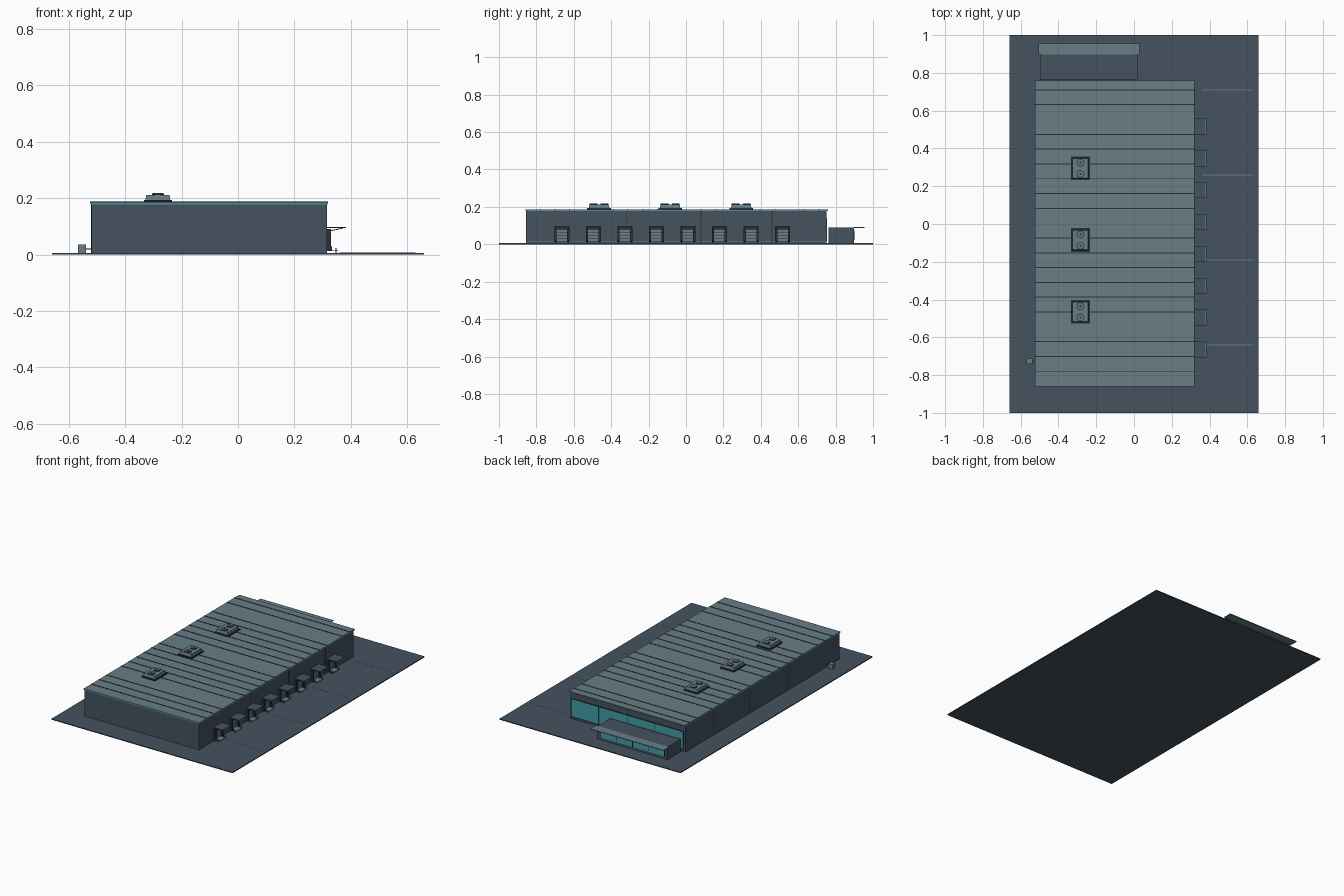
import bpy
import bmesh
from mathutils import Vector

if "Cube" in bpy.data.objects:
    bpy.data.objects.remove(bpy.data.objects["Cube"], do_unlink=True)


def material(name, r, g, b):
    def linear(v):
        v /= 255
        return v / 12.92 if v <= 0.04045 else ((v + 0.055) / 1.055) ** 2.4
    m = bpy.data.materials.new(name)
    m.use_nodes = True
    colour = (linear(r), linear(g), linear(b), 1)
    m.diffuse_color = colour
    m.node_tree.nodes["Principled BSDF"].inputs["Base Color"].default_value = colour
    return m


slate = material("slate", 69, 82, 96)
steel = material("steel grey", 104, 125, 134)
dark = material("dark trim", 42, 49, 57)
teal = material("teal", 66, 158, 168)


def finish(name, bm, mat):
    mesh = bpy.data.meshes.new(name)
    bm.to_mesh(mesh)
    bm.free()
    mesh.materials.append(mat)
    ob = bpy.data.objects.new(name, mesh)
    bpy.context.collection.objects.link(ob)
    return ob


def box(name, mat, x, y, z, taper=1.0):
    """Box from ranges; taper shrinks the top face."""
    bm = bmesh.new()
    bmesh.ops.create_cube(bm, size=1)
    mid = Vector((sum(x) / 2, sum(y) / 2, sum(z) / 2))
    size = (x[1] - x[0], y[1] - y[0], z[1] - z[0])
    for v in bm.verts:
        k = taper if v.co.z > 0 else 1
        v.co = mid + Vector((v.co.x * size[0] * k, v.co.y * size[1] * k, v.co.z * size[2]))
    return finish(name, bm, mat)


def rod(name, mat, start, end, radius, sides=12):
    start, end = Vector(start), Vector(end)
    axis = end - start
    bm = bmesh.new()
    bmesh.ops.create_cone(bm, cap_ends=True, segments=sides, radius1=radius,
                          radius2=radius, depth=axis.length)
    turn = axis.to_track_quat('Z', 'Y')
    for v in bm.verts:
        v.co = turn @ v.co + (start + end) / 2
    return finish(name, bm, mat)


# Main extents of the hall
LEFT, RIGHT, FRONT, BACK = -0.52, 0.315, -0.855, 0.75
TOP = 0.187

# Yard, hall and roof
box("yard", slate, (-0.66, 0.66), (-1, 1), (0, 0.006))
box("hall_walls", slate, (LEFT, RIGHT), (FRONT, BACK), (0.006, 0.179))
box("eaves_trim", teal, (LEFT - 0.003, RIGHT + 0.003), (FRONT - 0.003, BACK + 0.008), (0.178, 0.182))
box("roof", steel, (LEFT - 0.004, RIGHT + 0.004), (FRONT - 0.004, BACK + 0.01), (0.182, TOP))

# Standing roof seams
for i in range(20):
    if i in (2, 9, 16):
        continue
    y = 0.71 - i * 0.0784
    box("roof_seam", dark, (LEFT - 0.004, RIGHT + 0.004), (y - 0.0025, y + 0.0025), (TOP, TOP + 0.002))

# Panel joints and base strips on the long walls
for x in (LEFT, RIGHT):
    for y in (0.46, 0.08, -0.32):
        box("wall_joint", dark, (x - 0.001, x + 0.001), (y - 0.002, y + 0.002), (0.006, 0.178))
    box("base_strip", steel, (x - 0.001, x + 0.001), (FRONT, BACK), (0.011, 0.014))

# Glazed back wall
box("back_window", teal, (LEFT + 0.015, RIGHT - 0.01), (BACK, BACK + 0.002), (0.02, 0.138))
for z in (0.02, 0.138):
    box("window_rail", dark, (LEFT + 0.012, RIGHT - 0.007), (BACK, BACK + 0.004), (z - 0.002, z + 0.002))
for x in (LEFT + 0.014, -0.3, -0.1, 0.11, RIGHT - 0.009):
    box("window_mullion", dark, (x - 0.0015, x + 0.0015), (BACK, BACK + 0.004), (0.02, 0.138))

# Office wing with strip window and awning
box("office", slate, (-0.495, 0.018), (0.763, 0.897), (0.006, 0.09))
box("office_window", teal, (-0.47, -0.01), (0.897, 0.899), (0.022, 0.075))
for x in (-0.472, -0.355, -0.24, -0.125, -0.008):
    box("office_mullion", dark, (x - 0.002, x + 0.002), (0.897, 0.9), (0.022, 0.075))
box("office_awning", steel, (-0.505, 0.028), (0.897, 0.955), (0.088, 0.092))

# Rooftop cooling units with paired fans
for y in (0.295, -0.085, -0.465):
    x = -0.284
    box("unit_curb", dark, (x - 0.05, x + 0.05), (y - 0.063, y + 0.063), (TOP, 0.194))
    box("unit_body", steel, (x - 0.044, x + 0.044), (y - 0.055, y + 0.055), (0.194, 0.212), 0.93)
    for side in (-1, 1):
        fy = y + side * 0.03
        rod("fan_ring", dark, (x, fy, 0.21), (x, fy, 0.217), 0.021, 16)
        rod("fan_disc", steel, (x, fy, 0.216), (x, fy, 0.218), 0.017, 16)
        rod("fan_hub", dark, (x, fy, 0.217), (x, fy, 0.219), 0.006)

# Loading docks
for i in range(8):
    y = -0.664 + i * 0.1686
    for side in (-1, 1):
        e = y + side * 0.034
        box("dock_jamb", dark, (RIGHT, 0.33), (e - 0.006, e + 0.006), (0.012, 0.09))
        rod("canopy_brace", dark, (0.318, e, 0.082), (0.372, e, 0.094), 0.0015, 6)
        box("dock_bumper", dark, (RIGHT, 0.334), (e - 0.005, e + 0.005), (0.012, 0.028))
        rod("bollard", dark, (0.348, e, 0.006), (0.348, e, 0.024), 0.002, 8)
    box("dock_header", dark, (RIGHT, 0.33), (y - 0.04, y + 0.04), (0.078, 0.09))
    box("dock_door", steel, (RIGHT, 0.32), (y - 0.029, y + 0.029), (0.014, 0.079))
    for z in (0.03, 0.046, 0.062):
        box("door_joint", dark, (0.32, 0.321), (y - 0.029, y + 0.029), (z - 0.0006, z + 0.0006))
    box("dock_plate", steel, (RIGHT, 0.355), (y - 0.028, y + 0.028), (0.012, 0.015))
    box("dock_canopy", slate, (RIGHT, 0.379), (y - 0.042, y + 0.042), (0.094, 0.098))
    box("canopy_edge", teal, (0.379, 0.383), (y - 0.042, y + 0.042), (0.0935, 0.0985))

# Lane lines on the yard
for i in range(4):
    y = 0.71 - i * 0.45
    box("lane_line", steel, (0.36, 0.63), (y - 0.002, y + 0.002), (0.006, 0.007))

# Utility cabinet beside the right wall
box("utility_cabinet", steel, (-0.568, -0.538), (-0.742, -0.712), (0.006, 0.035))
rod("utility_pipe", dark, (-0.54, -0.727, 0.02), (LEFT, -0.727, 0.02), 0.002, 8)
